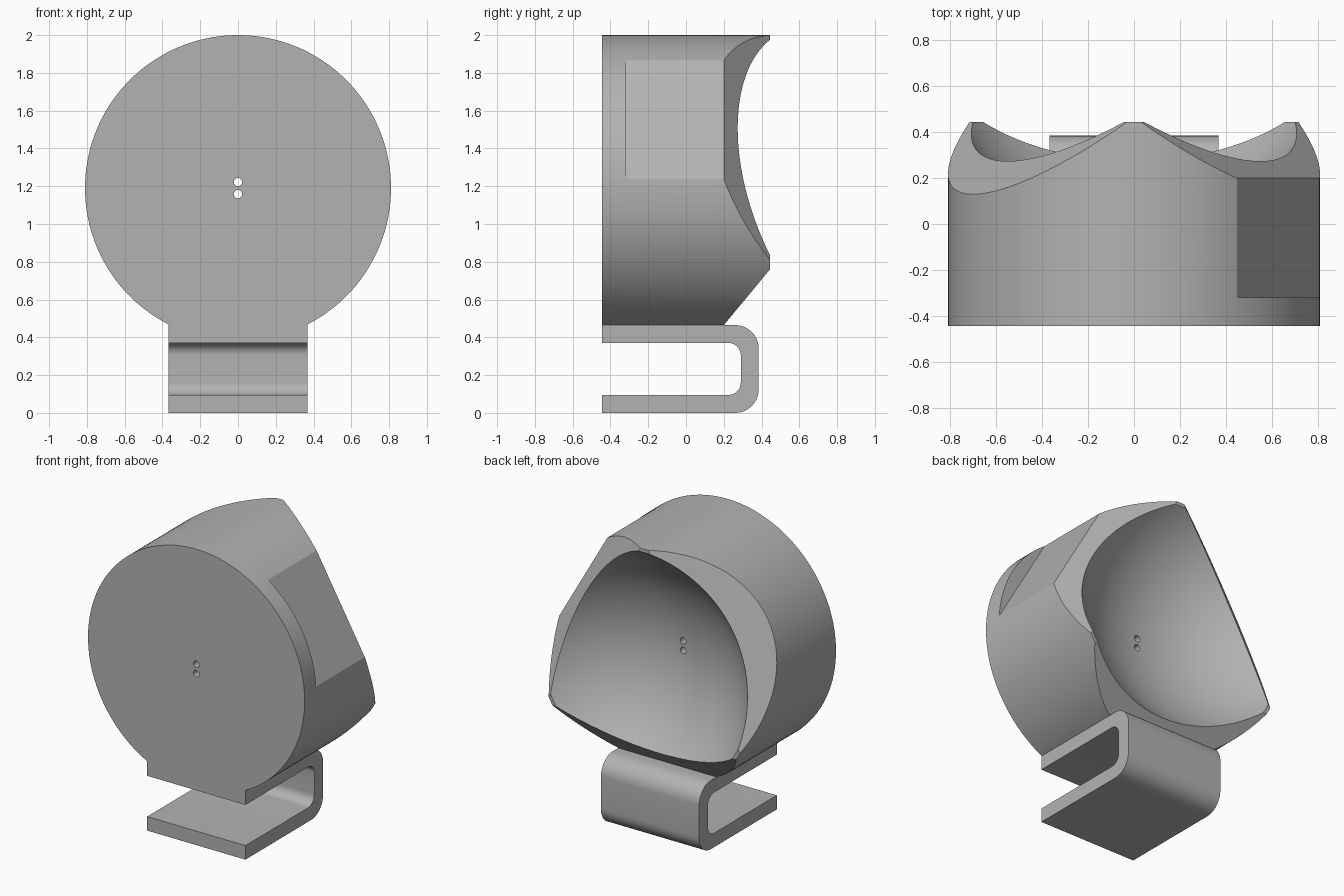
import bpy, bmesh
from math import radians, pi, sin, cos, sqrt
from mathutils import Vector, Matrix

if "Cube" in bpy.data.objects:
    bpy.data.objects.remove(bpy.data.objects["Cube"], do_unlink=True)

grey = bpy.data.materials.new("plain grey")
grey.use_nodes = True
colour = (0.45, 0.45, 0.45, 1)
grey.diffuse_color = colour
grey.node_tree.nodes["Principled BSDF"].inputs["Base Color"].default_value = colour

RADIUS, CENTRE, FLAT = 0.81, 1.19, 0.725
FRONT, BACK, STEP, SHOULDER = -0.445, 0.445, -0.32, 0.2
TO_Y = Matrix.Rotation(pi / 2, 4, 'X')


def make(name, bm):
    bmesh.ops.recalc_face_normals(bm, faces=bm.faces)
    mesh = bpy.data.meshes.new(name)
    bm.to_mesh(mesh)
    bm.free()
    obj = bpy.data.objects.new(name, mesh)
    bpy.context.collection.objects.link(obj)
    mesh.materials.append(grey)
    return obj


def drum(y0, y1, radius, z, sides):
    bm = bmesh.new()
    place = Matrix.Translation((0, (y0 + y1) / 2, z)) @ TO_Y
    bmesh.ops.create_cone(bm, cap_ends=True, segments=sides, radius1=radius,
                          radius2=radius, depth=y1 - y0, matrix=place)
    return bm


def slice_off(bm, point, normal):
    geom = bm.verts[:] + bm.edges[:] + bm.faces[:]
    cut = bmesh.ops.bisect_plane(bm, geom=geom, plane_co=point, plane_no=normal,
                                 clear_outer=True)
    edges = [e for e in cut["geom_cut"] if isinstance(e, bmesh.types.BMEdge)]
    bmesh.ops.contextual_create(bm, geom=edges)


def subtract(obj, cutter):
    cutter.hide_render = True
    mod = obj.modifiers.new("cut", 'BOOLEAN')
    mod.operation, mod.solver, mod.object = 'DIFFERENCE', 'EXACT', cutter
    graph = bpy.context.evaluated_depsgraph_get()
    result = bpy.data.meshes.new_from_object(obj.evaluated_get(graph))
    obj.modifiers.clear()
    obj.data = result
    bpy.data.objects.remove(cutter, do_unlink=True)


def shade(obj):
    bpy.ops.object.select_all(action='DESELECT')
    obj.select_set(True)
    bpy.context.view_layer.objects.active = obj
    bpy.ops.object.shade_smooth_by_angle(angle=radians(20))


# Round body with a flat underside and three sloping back facets
bm = drum(FRONT, BACK, RADIUS, CENTRE, 144)
slice_off(bm, (0, 0, CENTRE - FLAT), (0, 0, -1))
for angle in (30, 150, 270):
    out = Vector((cos(radians(angle)), 0, sin(radians(angle))))
    shoulder = Vector((0, SHOULDER, CENTRE)) + out * FLAT
    slice_off(bm, shoulder, out + Vector((0, 1.204, 0)))
body = make("holder_body", bm)

# Side flats that stop short of the front rim
for angle in (30, 150):
    bm = bmesh.new()
    bmesh.ops.create_cube(bm, size=1)
    place = (Matrix.Translation((0, 0, CENTRE)) @ Matrix.Rotation(radians(-angle), 4, 'Y')
             @ Matrix.Translation((FLAT + 0.25, STEP + 0.5, 0))
             @ Matrix.Diagonal((0.5, 1, 1.5, 1)))
    bm.transform(place)
    subtract(body, make("flat_cutter", bm))

# Spherical dish in the back
bm = bmesh.new()
bmesh.ops.create_uvsphere(bm, u_segments=128, v_segments=80, radius=0.953,
                          matrix=Matrix.Translation((0, 0.983, CENTRE)) @ TO_Y)
subtract(body, make("dish_cutter", bm))

# Two pin holes through the centre
for z in (CENTRE - 0.032, CENTRE + 0.032):
    subtract(body, make("hole_cutter", drum(-0.6, 0.3, 0.022, z, 24)))
shade(body)


# Bent strip clip under the body
def bend(y, z, r, start):
    return [(y + r * cos(a), z + r * sin(a))
            for a in (radians(start + 90 * i / 10) for i in range(11))]


TOP, THICK, END = CENTRE - FLAT, 0.095, 0.385
R_OUT, R_IN = 0.125, 0.065
inner = END - THICK - R_IN
outline = [(FRONT, 0)]
outline += bend(END - R_OUT, R_OUT, R_OUT, -90)
outline += bend(END - R_OUT, TOP - R_OUT, R_OUT, 0)
outline += [(FRONT, TOP), (FRONT, TOP - THICK)]
outline += bend(inner, TOP - THICK - R_IN, R_IN, 0)[::-1]
outline += bend(inner, THICK + R_IN, R_IN, -90)[::-1]
outline += [(FRONT, THICK)]

WIDTH = sqrt(RADIUS ** 2 - FLAT ** 2) + 0.006
bm = bmesh.new()
face = bm.faces.new([bm.verts.new((-WIDTH, y, z)) for y, z in outline])
side = bmesh.ops.extrude_face_region(bm, geom=[face])["geom"]
bmesh.ops.translate(bm, vec=(2 * WIDTH, 0, 0),
                    verts=[v for v in side if isinstance(v, bmesh.types.BMVert)])
shade(make("clip_strip", bm))
